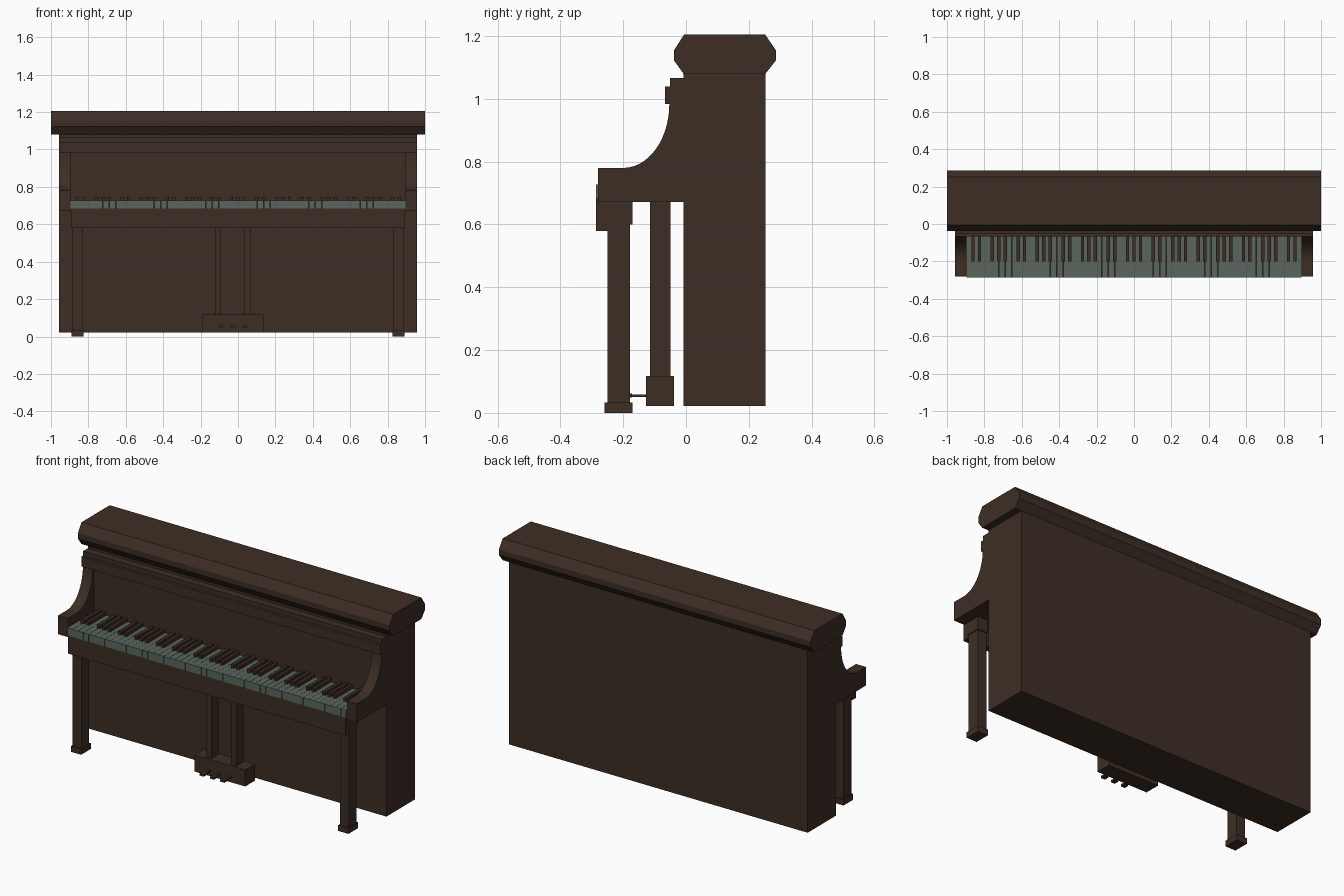
import bpy, bmesh, math

if "Cube" in bpy.data.objects:
    bpy.data.objects.remove(bpy.data.objects["Cube"])


def material(name, rgb):
    m = bpy.data.materials.new(name)
    m.diffuse_color = (*rgb, 1.0)
    m.use_nodes = True
    m.node_tree.nodes["Principled BSDF"].inputs["Base Color"].default_value = m.diffuse_color
    return m


WOOD = material("dark_wood", (0.047, 0.027, 0.018))
KEY = material("grey_green_key", (0.100, 0.132, 0.107))


def finish(name, bm, mat):
    bmesh.ops.recalc_face_normals(bm, faces=bm.faces)
    mesh = bpy.data.meshes.new(name)
    bm.to_mesh(mesh)
    bm.free()
    mesh.materials.append(mat)
    ob = bpy.data.objects.new(name, mesh)
    bpy.context.collection.objects.link(ob)
    return ob


def add_box(bm, x, y, z):
    """Add a box given (min, max) on each axis."""
    verts = bmesh.ops.create_cube(bm, size=1)["verts"]
    for v in verts:
        v.co = [(a + b) / 2 + c * (b - a) for (a, b), c in zip((x, y, z), v.co)]


def box(name, x, y, z, mat=WOOD):
    bm = bmesh.new()
    add_box(bm, x, y, z)
    return finish(name, bm, mat)


def extrude_x(name, profile, x0, x1, mat=WOOD):
    """Sweep a (y, z) outline along x."""
    bm = bmesh.new()
    face = bm.faces.new([bm.verts.new((x0, y, z)) for y, z in profile])
    new = bmesh.ops.extrude_face_region(bm, geom=[face])["geom"]
    bmesh.ops.translate(bm, vec=(x1 - x0, 0, 0),
                        verts=[g for g in new if isinstance(g, bmesh.types.BMVert)])
    return finish(name, bm, mat)


# Case and chamfered lid
box("case", (-0.958, 0.958), (-0.008, 0.253), (0.022, 1.08))
extrude_x("lid", [(-0.008, 1.08), (-0.038, 1.122), (-0.038, 1.155), (-0.006, 1.205),
                  (0.252, 1.205), (0.286, 1.155), (0.286, 1.122), (0.253, 1.08)], -1, 1)

# Upper front panel and mouldings
box("upper_panel", (-0.897, 0.897), (-0.043, -0.007), (0.675, 1.0))
box("upper_rail", (-0.958, 0.958), (-0.051, -0.007), (0.983, 1.066))
box("moulding_strip", (-0.958, 0.958), (-0.067, -0.05), (0.983, 1.04))

# Curved cheeks at both ends of the keyboard
arc = [(-0.2 + 0.147 * math.sin(a), 0.985 - 0.205 * math.cos(a))
       for a in (math.pi / 2 * i / 14 for i in range(15))]
cheek_outline = [(-0.007, 0.672), (-0.281, 0.672), (-0.281, 0.78)] + arc + [(-0.007, 0.985)]
for side, s in (("left", -1), ("right", 1)):
    cheek = extrude_x(side + "_cheek", cheek_outline, s * 0.895, s * 0.958)
    bpy.context.view_layer.objects.active = cheek
    cheek.select_set(True)
    bpy.ops.object.shade_smooth_by_angle(angle=math.radians(30))
    cheek.select_set(False)

# Key bed and front rail
box("key_bed", (-0.895, 0.895), (-0.28, -0.007), (0.672, 0.684))
box("key_rail", (-0.89, 0.89), (-0.287, -0.25), (0.58, 0.684))

# Keyboard: 52 natural keys, sharps grouped in twos and threes
LEFT, COUNT = -0.895, 52
PITCH = -2 * LEFT / COUNT
naturals, sharps = bmesh.new(), bmesh.new()
for i in range(COUNT):
    x = LEFT + i * PITCH
    add_box(naturals, (x + 0.0005, x + PITCH - 0.0005), (-0.287, -0.042), (0.684, 0.728))
    if i % 7 not in (2, 6) and i < COUNT - 1:
        c = x + PITCH
        add_box(sharps, (c - 0.009, c + 0.009), (-0.2, -0.042), (0.72, 0.747))
finish("natural_keys", naturals, KEY)
finish("sharp_keys", sharps, WOOD)

# Front legs with head blocks and feet
for side, s in (("left", -1), ("right", 1)):
    def span(half):
        return (s * 0.858 - half, s * 0.858 + half)
    box(side + "_leg_block", span(0.032), (-0.28, -0.171), (0.6, 0.673))
    box(side + "_leg", span(0.028), (-0.25, -0.178), (0.03, 0.602))
    box(side + "_foot", span(0.033), (-0.26, -0.171), (0, 0.033))

# Pedal box hung on two posts
box("pedal_box", (-0.19, 0.135), (-0.127, -0.038), (0.022, 0.118))
for side, x in (("left", -0.107), ("right", 0.053)):
    box(side + "_pedal_post", (x - 0.017, x + 0.017), (-0.114, -0.05), (0.115, 0.673))

# Pedals: slim stem with a wider toe
for n, x in enumerate((-0.093, -0.027, 0.039)):
    bm = bmesh.new()
    add_box(bm, (x - 0.008, x + 0.008), (-0.18, -0.125), (0.05, 0.059))
    add_box(bm, (x - 0.013, x + 0.013), (-0.2, -0.172), (0.049, 0.061))
    finish("pedal_%d" % (n + 1), bm, WOOD)
